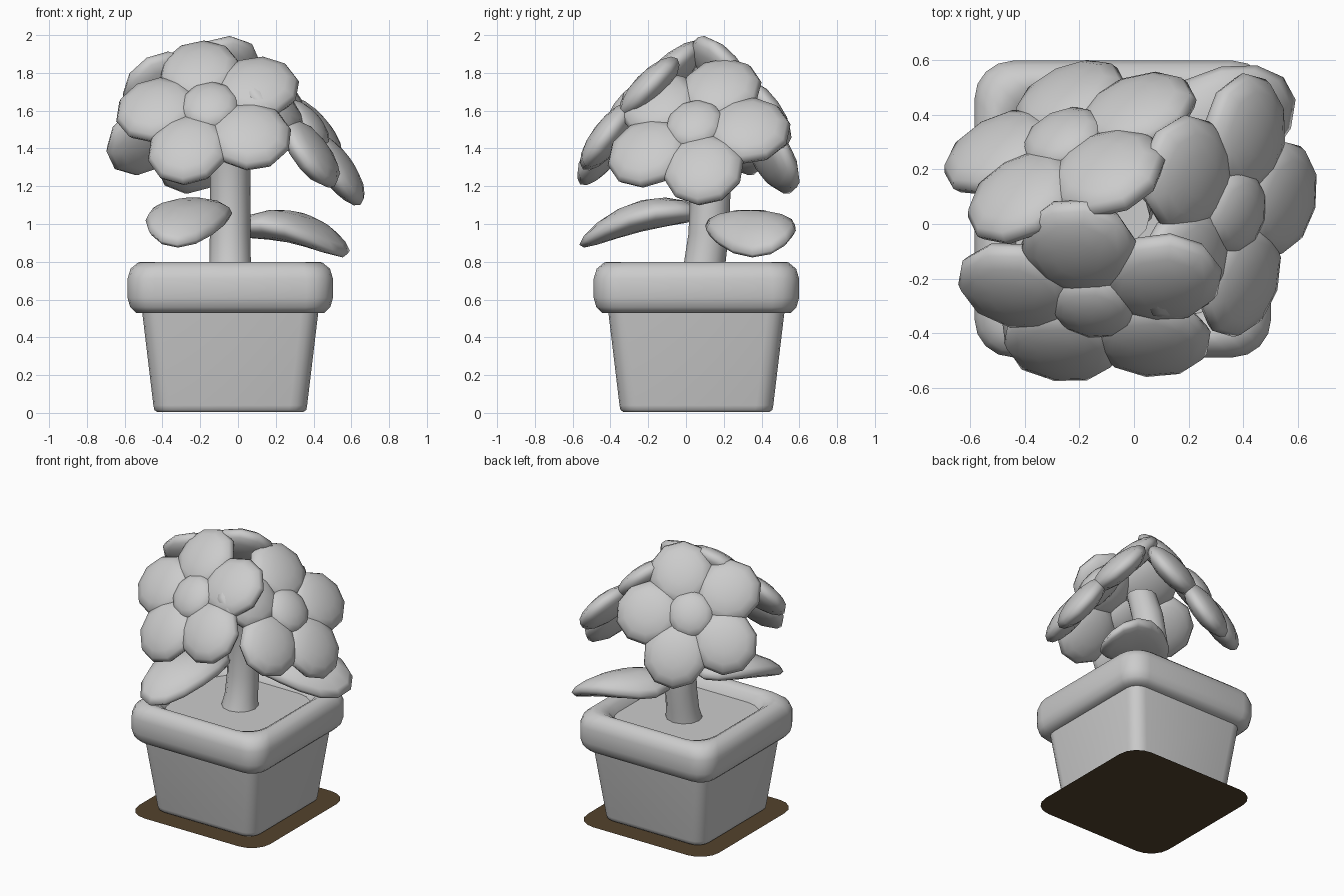
import bpy, bmesh, math
from mathutils import Vector, Matrix

default = bpy.data.objects.get("Cube")
if default:
    bpy.data.objects.remove(default, do_unlink=True)


def make_material(name, rgb):
    mat = bpy.data.materials.new(name)
    mat.use_nodes = True
    colour = (*rgb, 1)
    mat.diffuse_color = colour
    bsdf = mat.node_tree.nodes["Principled BSDF"]
    bsdf.inputs["Base Color"].default_value = colour
    bsdf.inputs["Roughness"].default_value = 0.8
    return mat


GREY = make_material("mid grey", (0.6, 0.6, 0.6))
BROWN = make_material("earth brown", (0.088, 0.056, 0.026))
POT_X, POT_Y = -0.041, 0.055


def finish(name, bm, mat, angle=50):
    bmesh.ops.recalc_face_normals(bm, faces=bm.faces)
    mesh = bpy.data.meshes.new(name)
    bm.to_mesh(mesh)
    bm.free()
    mesh.shade_smooth()
    mesh.set_sharp_from_angle(angle=math.radians(angle))
    mesh.materials.append(mat)
    obj = bpy.data.objects.new(name, mesh)
    bpy.context.collection.objects.link(obj)


def rounded_square(bm, half, radius, z, steps=4):
    """One ring of vertices around the pot axis."""
    ring = []
    for corner in range(4):
        mid = math.radians(45 + 90 * corner)
        cx = math.copysign(half - radius, math.cos(mid))
        cy = math.copysign(half - radius, math.sin(mid))
        for i in range(steps + 1):
            a = math.radians(90 * (corner + i / steps))
            ring.append(bm.verts.new((POT_X + cx + radius * math.cos(a),
                                      POT_Y + cy + radius * math.sin(a), z)))
    return ring


def bridge(bm, rings):
    for low, high in zip(rings, rings[1:]):
        for i in range(len(low)):
            j = (i + 1) % len(low)
            bm.faces.new((low[i], low[j], high[j], high[i]))


def loft(name, profile, mat, cap_start=False, cap_end=False):
    bm = bmesh.new()
    rings = [rounded_square(bm, *row) for row in profile]
    bridge(bm, rings)
    if cap_start:
        bm.faces.new(rings[0])
    if cap_end:
        bm.faces.new(rings[-1])
    finish(name, bm, mat)


# Pot: half width, corner radius, height
loft("pot_body", [(0.385, 0.08, 0.004), (0.402, 0.09, 0.015), (0.407, 0.09, 0.04),
                  (0.467, 0.09, 0.54)], GREY, cap_start=True)
loft("pot_rim", [(0.45, 0.09, 0.53), (0.50, 0.11, 0.53), (0.53, 0.13, 0.56),
                 (0.544, 0.14, 0.61), (0.544, 0.14, 0.71), (0.528, 0.14, 0.763),
                 (0.487, 0.14, 0.797), (0.455, 0.15, 0.8), (0.415, 0.16, 0.775),
                 (0.39, 0.17, 0.715)], GREY)
loft("soil", [(0.395, 0.17, 0.72)], GREY, cap_end=True)
loft("ground_patch", [(0.53, 0.15, 0.0)], BROWN, cap_end=True)

# Stem: gently bent tube with a flared foot
stem_path = [(0.078, 0.7, 0.125), (0.1, 0.8, 0.11), (0.12, 0.95, 0.107),
             (0.13, 1.2, 0.107), (0.09, 1.4, 0.107), (0.03, 1.58, 0.1)]
stem = bmesh.new()
stem_rings = [[stem.verts.new((-0.042 + r * math.cos(k * math.tau / 12),
                               y + r * math.sin(k * math.tau / 12), z))
               for k in range(12)] for y, z, r in stem_path]
bridge(stem, stem_rings)
stem.faces.new(stem_rings[-1])
finish("stem", stem, GREY)


def pad(name, centre, axis_u, normal, size):
    """Flattened round pad, long axis along axis_u, flat side along normal."""
    n = normal.normalized()
    u = (axis_u - n * axis_u.dot(n)).normalized()
    frame = Matrix((u, n.cross(u), n)).transposed().to_4x4()
    bm = bmesh.new()
    bmesh.ops.create_uvsphere(bm, u_segments=10, v_segments=8, radius=1)
    bm.transform(Matrix.Translation(centre) @ frame @ Matrix.Diagonal((*size, 1)))
    finish(name, bm, GREY, 80)


def flower(name, centre, normal, first):
    centre, n = Vector(centre), Vector(normal).normalized()
    u = Vector(first)
    u = (u - n * u.dot(n)).normalized()
    for k in range(5):
        d = Matrix.Rotation(k * math.tau / 5, 3, n) @ u
        tilted = n + d * 0.1          # petals lean back a little
        pad(f"{name}_petal_{k + 1}", centre + d * 0.287, d, tilted,
            (0.225, 0.217, 0.083))
    pad(f"{name}_centre", centre + n * 0.036, u, n, (0.165, 0.16, 0.075))


flower("front_flower", (-0.145, -0.27, 1.597), (-0.1, -0.75, 0.655), (-0.056, 0.194, 0.208))
flower("left_flower", (0.338, 0.053, 1.5), (0.755, -0.17, 0.64), (-0.16, 0.15, 0.25))
flower("back_flower", (-0.244, 0.283, 1.588), (-0.36, 0.75, 0.55), (0.15, -0.085, 0.25))


# Leaves: flattened pads that arch and droop along one horizontal axis
def leaf(name, centre, heading, size, axis, reach, droop, arch):
    d = Vector((*heading, 0)).normalized()
    side = Vector((-d.y, d.x, 0))
    length, width, thick = size
    bm = bmesh.new()
    bmesh.ops.create_uvsphere(bm, u_segments=14, v_segments=8, radius=1)
    for vert in bm.verts:
        u, v, w = vert.co
        flat = d * (u * length) + side * (v * width)
        t = flat.dot(Vector(axis)) / reach
        lift = Vector((0, 0, thick * w - droop * t - arch * t * t))
        vert.co = Vector(centre) + flat + lift
    finish(name, bm, GREY, 80)


leaf("front_leaf", (-0.26, -0.235, 1.043), (-0.324, -0.946), (0.341, 0.213, 0.083),
     (0, -1, 0), 0.33, 0.081, 0.072)
leaf("back_leaf", (0.283, 0.342, 0.985), (0.88, 0.475), (0.335, 0.21, 0.085),
     (1, -0.4, 0), 0.311, 0.065, 0.1)
